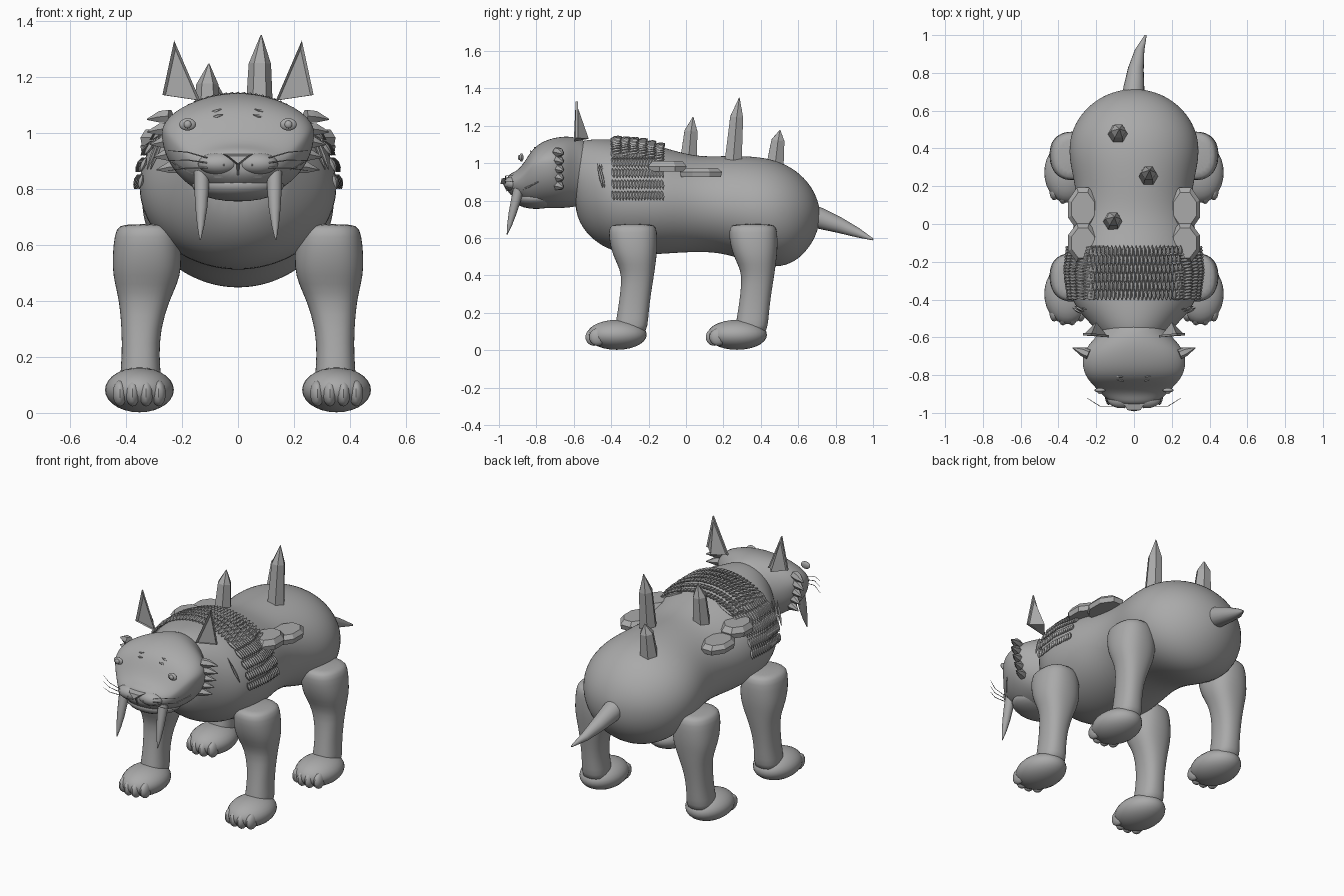
import bpy, bmesh, math
from mathutils import Vector

if "Cube" in bpy.data.objects:
    bpy.data.objects.remove(bpy.data.objects["Cube"])

grey = bpy.data.materials.new("stone_grey")
grey.diffuse_color = (0.4, 0.4, 0.4, 1)
grey.use_nodes = True
grey.node_tree.nodes["Principled BSDF"].inputs["Base Color"].default_value = grey.diffuse_color


def finish(name, bm, angle=40, subsurf=0):
    bmesh.ops.recalc_face_normals(bm, faces=bm.faces)
    me = bpy.data.meshes.new(name)
    bm.to_mesh(me)
    bm.free()
    ob = bpy.data.objects.new(name, me)
    bpy.context.collection.objects.link(ob)
    me.materials.append(grey)
    if angle:
        me.shade_smooth()
        me.set_sharp_from_angle(angle=math.radians(angle))
    if subsurf:
        ob.modifiers.new("smooth", "SUBSURF").levels = subsurf
        ob.modifiers["smooth"].render_levels = subsurf
    return ob


def loft(bm, rings):
    """Skin a list of closed point rings and cap both ends."""
    vs = [[bm.verts.new(p) for p in r] for r in rings]
    n = len(vs[0])
    for a, b in zip(vs, vs[1:]):
        for i in range(n):
            j = (i + 1) % n
            bm.faces.new((a[i], a[j], b[j], b[i]))
    bm.faces.new(vs[0])
    bm.faces.new(vs[-1][::-1])


def tube(bm, pts, radii, n=6, flat=1.0):
    """Round or flattened tube through points with changing radius."""
    pts = [Vector(p) for p in pts]
    d = (pts[-1] - pts[0]).normalized()
    ref = Vector((0, 0, 1)) if abs(d.z) < 0.8 else Vector((0, 1, 0))
    u = d.cross(ref).normalized()
    v = u.cross(d)
    loft(bm, [[p + u * math.cos(t) * r * flat + v * math.sin(t) * r
               for t in (2 * math.pi * i / n for i in range(n))]
              for p, r in zip(pts, radii)])


def spindle(bm, a, b, r, n=5, flat=1.0):
    a, b = Vector(a), Vector(b)
    tube(bm, [a, a.lerp(b, .35), a.lerp(b, .7), b], [r * .3, r, r * .8, r * .05], n, flat)


def ball(bm, c, r, seg=24):
    res = bmesh.ops.create_uvsphere(bm, u_segments=seg, v_segments=seg // 2, radius=1)
    for v in res["verts"]:
        v.co = Vector((c[0] + v.co.x * r[0], c[1] + v.co.y * r[1], c[2] + v.co.z * r[2]))


def trunk(name, stations, n=28):
    """Egg-shaped cross-sections (y, middle z, top z, bottom z, half width)."""
    bm = bmesh.new()
    loft(bm, [[(rx * math.cos(t), y, mid + math.sin(t) * ((top - mid) if math.sin(t) > 0 else (mid - bot)))
               for t in (2 * math.pi * i / n for i in range(n))]
              for y, mid, top, bot, rx in stations])
    return finish(name, bm, 60, 2)


# body
BODY = [(-.60, .93, 1.10, .76, .16), (-.56, .90, 1.12, .66, .20), (-.5, .85, 1.13, .59, .26),
        (-.4, .82, 1.13, .525, .34), (-.25, .81, 1.12, .505, .36), (-.1, .80, 1.08, .515, .345),
        (.05, .79, 1.035, .525, .305), (.2, .77, 1.04, .52, .31), (.35, .75, 1.04, .465, .35),
        (.48, .74, 1.02, .435, .34), (.59, .73, .965, .47, .28), (.67, .73, .88, .56, .185),
        (.705, .725, .80, .64, .09), (.715, .725, .75, .70, .02)]
trunk("body", BODY)

# head
trunk("head", [(-.50, .95, 1.10, .78, .15), (-.57, .96, 1.135, .77, .175), (-.63, .99, 1.145, .76, .235),
               (-.69, 1.0, 1.14, .757, .275), (-.76, 1.0, 1.12, .757, .275), (-.82, .985, 1.08, .76, .25),
               (-.86, .94, 1.01, .775, .21), (-.90, .90, .96, .80, .175), (-.94, .89, .945, .83, .13),
               (-.96, .89, .92, .86, .06)])


def body_at(y):
    for a, b in zip(BODY, BODY[1:]):
        if a[0] <= y <= b[0]:
            t = (y - a[0]) / (b[0] - a[0])
            return [p + (q - p) * t for p, q in zip(a, b)][1:]


# lower jaw and muzzle
bm = bmesh.new()
ball(bm, (0, -.80, .815), (.165, .13, .06))
finish("lower_jaw", bm)
bm = bmesh.new()
for s in (-1, 1):
    ball(bm, (s * .068, -.925, .89), (.075, .05, .04))
finish("muzzle", bm)

# nose: small triangular wedge with a line down to the lip
bm = bmesh.new()
loft(bm, [[(-.055, -.95, .925), (.055, -.95, .925), (0, -.95, .88)],
          [(-.035, -.985, .918), (.035, -.985, .918), (0, -.992, .89)]])
tube(bm, [(0, -.975, .89), (0, -.955, .85)], [.005, .004])
finish("nose", bm, 20)

# mouth line
bm = bmesh.new()
for s in (-1, 1):
    tube(bm, [(0, -.945, .848), (s * .07, -.935, .845), (s * .14, -.90, .85), (s * .20, -.84, .875), (s * .24, -.79, .90)],
         [.006, .007, .007, .006, .003])
finish("mouth_line", bm)

# sabre fangs
bm = bmesh.new()
for s in (-1, 1):
    tube(bm, [(s * .13, -.895, .86), (s * .13, -.91, .80), (s * .131, -.928, .73), (s * .133, -.943, .67), (s * .135, -.957, .617)],
         [.028, .026, .021, .013, .002], 12)
finish("fangs", bm)

# eyes, brow marks, whiskers
eyes, brows, whiskers = bmesh.new(), bmesh.new(), bmesh.new()
for s in (-1, 1):
    ball(eyes, (s * .18, -.88, 1.03), (.03, .012, .022), 16)
    ball(eyes, (s * .18, -.89, 1.03), (.014, .009, .014), 12)
    spindle(brows, (s * .055, -.832, 1.065), (s * .105, -.815, 1.05), .006)
    spindle(brows, (s * .06, -.81, 1.085), (s * .11, -.80, 1.068), .006)
    for k in range(3):
        z = .875 + .018 * k
        tube(whiskers, [(s * .11, -.965, z), (s * .18, -.965, z + .01 * k), (s * .25, -.92, z + .018 * k - .01)],
             [.0025, .002, .001], 4)
        ball(whiskers, (s * (.05 + .03 * k), -.972 + .007 * k, .885 + .006 * (k % 2)), (.004, .005, .004), 6)
finish("eyes", eyes)
finish("brow_marks", brows)
finish("whiskers", whiskers)

# ears: pyramids with a recessed front
bm = bmesh.new()
for s in (-1, 1):
    a, b, c, d = [bm.verts.new((s * x, y, z)) for x, y, z in
                  ((.135, -.60, 1.115), (.27, -.59, 1.135), (.228, -.59, 1.33), (.2, -.52, 1.13))]
    front = bm.faces.new((a, b, c))
    for f in ((a, d, b), (b, d, c), (c, d, a)):
        bm.faces.new(f)
    bmesh.ops.inset_region(bm, faces=[front], thickness=.016)
    bmesh.ops.translate(bm, verts=front.verts, vec=(0, .012, 0))
finish("ears", bm, 0)

# cheek tufts and neck fur streaks
cheek, neck = bmesh.new(), bmesh.new()
for s in (-1, 1):
    for k in range(5):
        z = .88 + .045 * k
        x = .205 + .035 * min(k, 3) / 3
        tube(cheek, [(s * x, -.69, z), (s * (x + .035), -.675, z - .003), (s * (x + .085), -.655, z - .012)],
             [.026, .024, .002], 6)
    for k in range(3):
        spindle(neck, (s * (.30 + .012 * k), -.425 - .01 * k, .87), (s * (.25 + .012 * k), -.455 - .01 * k, 1.0), .008)
finish("cheek_tufts", cheek, 25)
finish("neck_streaks", neck, 25)

# scale blanket: rows over the back and down both flanks
bm = bmesh.new()
for r in range(6):
    y = -.375 + .046 * r
    mid, top, bot, rx = body_at(y)
    for i in range(-11, 12):
        x = i * .0215 + (.01 if r % 2 else 0)
        z = mid + (top - mid) * math.sqrt(1 - (x / rx) ** 2)
        spindle(bm, (x, y - .027, z + .002), (x, y + .033, z + .014), .011)
for s in (-1, 1):
    for z in (.825, .885, .945, 1.0, 1.045):
        for i in range(17):
            y = -.39 + .0165 * i
            mid, top, bot, rx = body_at(y)
            p = [Vector((s * (rx * math.sqrt(1 - ((h - mid) / (top - mid)) ** 2) + o), y + e, h))
                 for h, o, e in ((z + .025, .002, -.005), (z - .025, .012, .005))]
            spindle(bm, p[0], p[1], .011)
finish("scale_blanket", bm, 30)

# octagonal bevelled plates beside the spine
bm = bmesh.new()
for s in (-1, 1):
    for cy, z0, z1, ry in ((-.10, .955, 1.012, .105), (.08, .925, .975, .115)):
        loft(bm, [[(s * .27 + .08 * k * math.cos(t), cy + ry * k * math.sin(t), z)
                   for t in (math.pi * (i + .5) / 4 for i in range(8))]
                  for k, z in ((1.0, z0), (1.06, z0 + .028), (.82, z1))])
finish("back_plates", bm, 0)

# back spikes
bm = bmesh.new()
for x, y, tip, lean in ((-.112, .01, 1.247, .028), (.075, .25, 1.35, .035), (-.085, .475, 1.177, .028)):
    h = tip - .98
    tube(bm, [(x, y, .98), (x + .003, y + lean * .6, .98 + h * .72), (x + .008, y + lean, tip)],
         [.054, .04, .002], 6)
finish("back_spikes", bm, 0)

# tail
bm = bmesh.new()
tube(bm, [(-.005, .64, .73), (0, .72, .703), (.01, .82, .668), (.03, .92, .627), (.062, 1.0, .592)],
     [.062, .056, .042, .025, .005], 16)
finish("tail", bm)

# legs with paws and toes, the same shape front and rear
LEG = [(.675, .325, -.285, .085, .10), (.66, .325, -.285, .112, .128), (.60, .325, -.283, .122, .132),
       (.52, .325, -.275, .126, .122), (.46, .328, -.265, .113, .103), (.40, .335, -.257, .09, .087),
       (.30, .346, -.270, .070, .083), (.20, .348, -.283, .067, .084), (.13, .348, -.292, .075, .088),
       (.08, .348, -.30, .07, .08)]
for label, dy in (("front", 0), ("rear", .643)):
    for side, s in (("left", 1), ("right", -1)):
        bm = bmesh.new()
        rings = []
        for z, cx, cy, rx, ry in LEG:
            ring = []
            for i in range(20):
                c, q = math.cos(i * math.pi / 10), math.sin(i * math.pi / 10)
                ring.append((s * cx + rx * math.copysign(abs(c) ** .85, c),
                             cy + dy + ry * math.copysign(abs(q) ** .85, q), z))
            rings.append(ring)
        loft(bm, rings)
        finish(f"{label}_{side}_leg", bm, 60, 1)
        bm = bmesh.new()
        ball(bm, (s * .352, -.37 + dy, .082), (.123, .16, .08), 28)
        for k, x in enumerate((.283, .328, .376, .422)):
            y = -.492 if k in (1, 2) else -.472
            ball(bm, (s * x, y + dy, .07), (.026, .046, .047), 14)
        finish(f"{label}_{side}_paw", bm)
